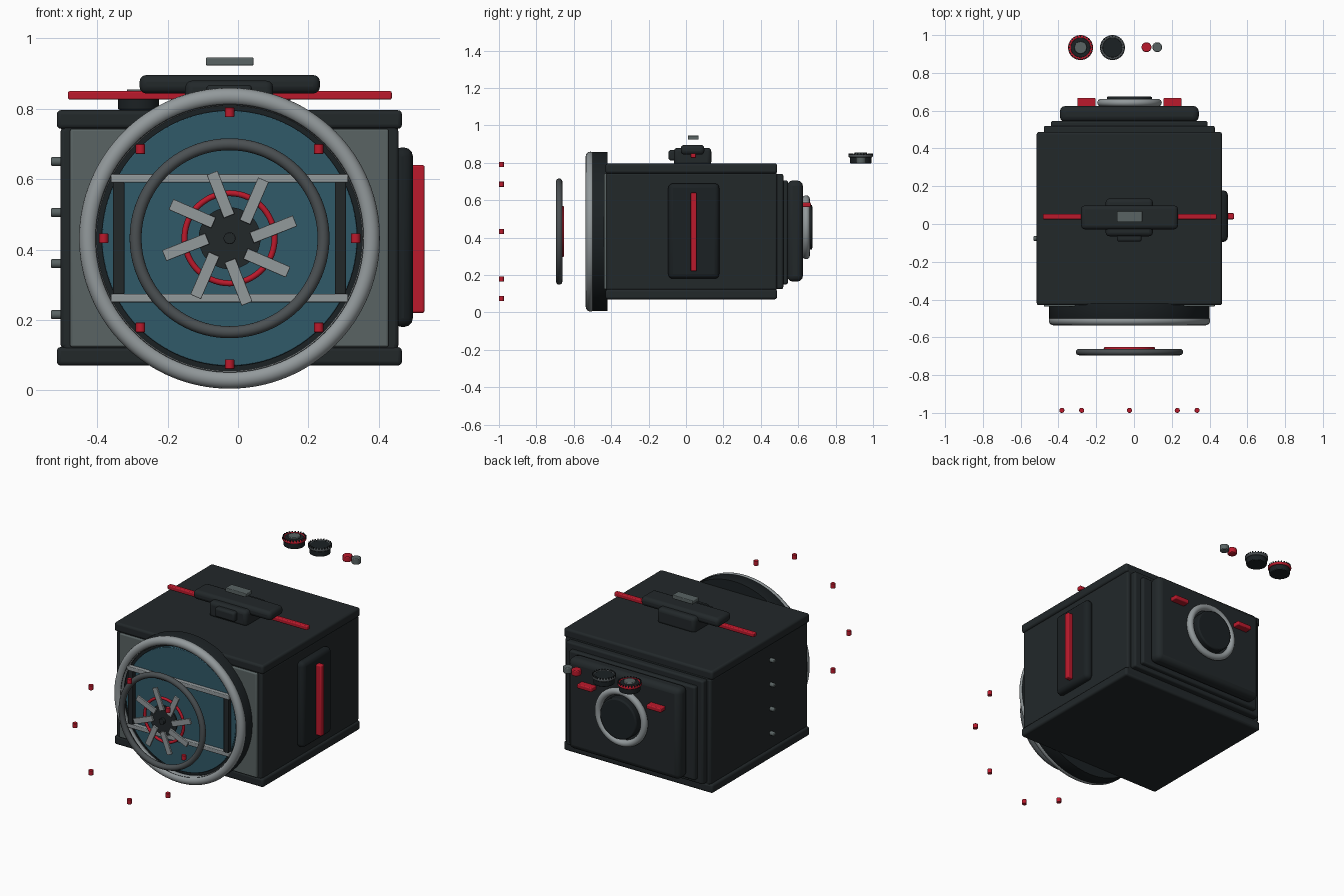
import bpy
from math import pi, sin, cos, radians
from mathutils import Matrix, Vector

if "Cube" in bpy.data.objects:
    bpy.data.objects.remove(bpy.data.objects["Cube"])

CX, CZ = -0.024, 0.432      # lens axis


def mat(name, r, g, b):
    m = bpy.data.materials.new(name)
    m.diffuse_color = (r, g, b, 1)
    m.use_nodes = True
    m.node_tree.nodes["Principled BSDF"].inputs["Base Color"].default_value = m.diffuse_color
    return m


BLACK = mat("black", .011, .015, .017)
DARK = mat("dark_leather", .016, .021, .023)
GUN = mat("gunmetal", .07, .08, .085)
GREY = mat("grey_plate", .10, .125, .125)
SILVER = mat("silver", .29, .32, .33)
RED = mat("red", .5, .01, .025)
GLASS = mat("blue_glass", .03, .10, .14)


def finish(o, name, m, bevel=0.0, segs=3):
    o.name = name
    o.data.materials.append(m)
    if bevel:
        b = o.modifiers.new("bevel", 'BEVEL')
        b.width, b.segments = bevel, segs
        b.limit_method = 'ANGLE'
    bpy.ops.object.shade_smooth_by_angle(angle=radians(35))
    return o


def box(name, x, y, z, m, bevel=0.006):
    """Box from (min, max) ranges."""
    c = [(a + b) / 2 for a, b in (x, y, z)]
    bpy.ops.mesh.primitive_cube_add(size=1)
    o = bpy.context.object
    o.data.transform(Matrix.Diagonal([b - a for a, b in (x, y, z)] + [1]))
    o.location = c
    return finish(o, name, m, bevel)


ROT = {'x': (0, pi / 2, 0), 'y': (pi / 2, 0, 0), 'z': (0, 0, 0)}


def cyl(name, c, r, h, m, axis='z', bevel=0.0, n=48):
    bpy.ops.mesh.primitive_cylinder_add(vertices=n, radius=r, depth=h, location=c, rotation=ROT[axis])
    return finish(bpy.context.object, name, m, bevel, 2)


def torus(name, c, R, r, m, axis='y', n=96):
    bpy.ops.mesh.primitive_torus_add(major_radius=R, minor_radius=r, major_segments=n,
                                     minor_segments=16, location=c, rotation=ROT[axis])
    return finish(bpy.context.object, name, m)


# Main body with top and bottom slabs and front plate
box("body", (-.50, .455), (-.425, .485), (.10, .77), DARK, .012)
box("top_slab", (-.515, .466), (-.43, .487), (.743, .796), DARK, .012)
box("bottom_slab", (-.515, .466), (-.43, .487), (.07, .123), DARK, .012)
for s in (-1, 1):
    x = CX + s * .465
    box("side_skin", (x - .015, x + .015), (-.425, .487), (.12, .745), DARK, .01)
box("front_plate", (-.477, .428), (-.438, -.40), (.123, .743), GREY, .006)

# Stepped film back
box("back_step_1", (-.477, .428), (.47, .52), (.125, .741), DARK, .01)
box("back_step_2", (-.44, .39), (.51, .545), (.15, .706), DARK, .01)
box("back_slab", (-.393, .343), (.54, .625), (.165, .705), DARK, .03)
torus("back_ring", (CX, .642, .455), .151, .02, SILVER)
cyl("back_disc", (CX, .64, .455), .12, .07, BLACK, 'y', .008)
for s in (-1, 1):
    x = CX + s * .228
    box("back_red_tab", (x - .048, x + .048), (.61, .667), (.563, .588), RED, .005)

# Side grip with red strip
box("side_panel", (.44, .497), (-.095, .178), (.18, .69), BLACK, .025)
box("side_red_strip", (.48, .53), (.025, .057), (.22, .64), RED, .006)

# Side screws
for i in range(4):
    cyl("side_screw", (-.515, -.077, .65 - .145 * i), .0125, .034, GREY, 'x', .004, 20)

# Top handle
box("handle_base", (-.15, .10), (-.065, .135), (.785, .88), DARK, .02)
box("handle_front_lug", (-.09, .04), (-.093, -.05), (.812, .868), DARK, .012)
box("handle_bar", (-.28, .233), (-.028, .098), (.843, .896), DARK, .02)
box("handle_red_rod", (-.483, .437), (.025, .053), (.826, .85), RED, .005)
box("shoe_plate", (-.091, .044), (.01, .068), (.923, .946), GREY, .004)

# Lens mount barrel: open cup made from a turned ring profile
prof = [(0, -.42), (.425, -.42), (.425, -.51), (.415, -.525), (.38, -.525), (.38, -.49), (0, -.49)]
N = 96
verts = [(CX + r * cos(2 * pi * k / N), y, CZ + r * sin(2 * pi * k / N))
         for k in range(N) for r, y in prof[1:-1]]
P = len(prof) - 2
faces = [(k * P + j, k * P + j + 1, (k + 1) % N * P + j + 1, (k + 1) % N * P + j)
         for k in range(N) for j in range(P - 1)]
faces += [tuple(k * P for k in range(N)), tuple(k * P + P - 1 for k in reversed(range(N)))]
me = bpy.data.meshes.new("mount_barrel")
me.from_pydata(verts, [], faces)
ob = bpy.data.objects.new("mount_barrel", me)
bpy.context.collection.objects.link(ob)
bpy.ops.object.select_all(action='DESELECT')
ob.select_set(True)
bpy.context.view_layer.objects.active = ob
finish(ob, "mount_barrel", BLACK)
torus("mount_ring", (CX, -.511, CZ), .402, .0255, SILVER, n=128)
cyl("front_glass", (CX, -.495, CZ), .363, .02, GLASS, 'y', .003, 96)

# Rectangular frame across the glass
for s in (-1, 1):
    z, x = CZ + s * .17, CX + s * .315
    box("frame_rail", (CX - .337, CX + .337), (-.53, -.50), (z - .012, z + .012), SILVER, .004)
    box("frame_post", (x - .016, x + .016), (-.53, -.50), (CZ - .16, CZ + .16), DARK, .004)

# Floating shutter: outer ring, red ring, blades and hub
torus("shutter_ring", (CX, -.678, CZ), .267, .017, GUN)
torus("shutter_red_ring", (CX, -.66, CZ), .128, .0085, RED)
cyl("shutter_disc", (CX, -.662, CZ), .088, .008, DARK, 'y')
cyl("shutter_hub", (CX, -.678, CZ), .017, .018, DARK, 'y', .002, 24)
for k in range(8):
    a = radians(11.5 + 45 * k)
    o = box("shutter_blade", (-.066, .066), (-.006, .006), (-.0165, .0165), SILVER, .002)
    o.location = (CX + .127 * cos(a), -.676, CZ + .127 * sin(a))
    o.rotation_euler = (0, -(a + radians(10)), 0)

# Floating red mount pins
for k in range(8):
    a = k * pi / 4
    cyl("mount_pin", (CX + .358 * cos(a), -.9865, CZ + .358 * sin(a)), .0135, .028, RED, 'z', .002, 20)


# Floating dials with ribbed rims
def dial(name, x, rim):
    y = .934
    cyl(name + "_base", (x, y, .815), .058, .036, BLACK, 'z', .004)
    torus(name + "_rim", (x, y, .837), .057, .009, rim, 'z', 48)
    cyl(name + "_top", (x, y, .835), .053, .02, BLACK, 'z', .003)
    for k in range(24):
        a = k * pi / 12
        o = box(name + "_rib", (-.004, .004), (-.003, .003), (-.008, .008), BLACK, 0)
        o.location = (x + .061 * cos(a), y + .061 * sin(a), .842)
        o.rotation_euler = (0, 0, a)


dial("red_dial", -.283, RED)
cyl("red_dial_cap", (-.283, .934, .848), .033, .014, GREY, 'z', .003)
dial("grey_dial", -.114, GUN)
cyl("red_button", (.066, .936, .814), .026, .034, RED, 'z', .004, 32)
cyl("grey_button", (.123, .936, .814), .026, .034, GREY, 'z', .004, 32)
